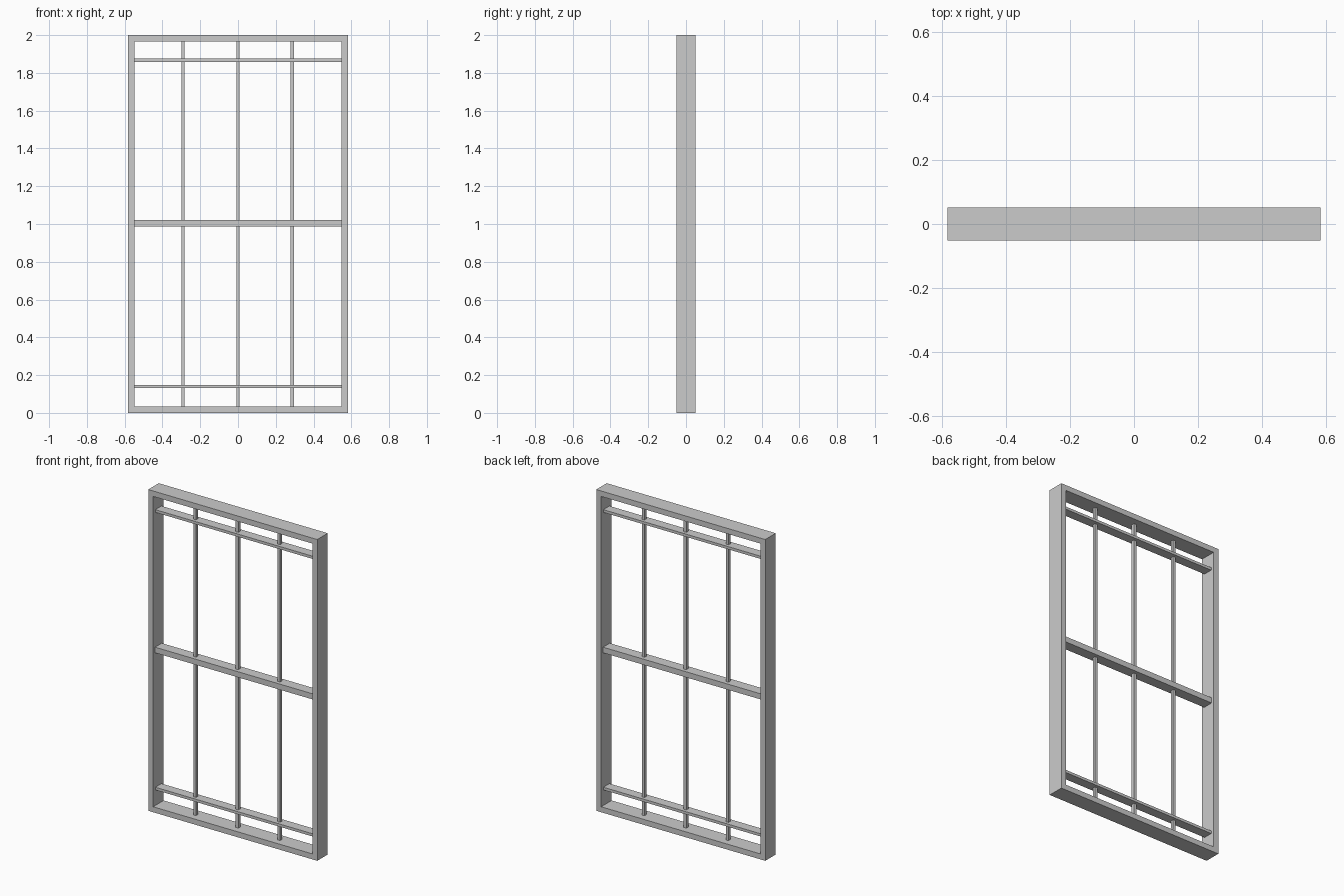
import bpy, bmesh

if "Cube" in bpy.data.objects:
    bpy.data.objects.remove(bpy.data.objects["Cube"])

W, H, D = 0.582, 2.0, 0.0515   # half width, height, half depth
T = 0.034                      # frame thickness


def box(name, x, z, size):
    bm = bmesh.new()
    bmesh.ops.create_cube(bm, size=1)
    bmesh.ops.scale(bm, vec=size, verts=bm.verts)
    bmesh.ops.translate(bm, vec=(x, 0, z), verts=bm.verts)
    me = bpy.data.meshes.new(name)
    bm.to_mesh(me)
    bm.free()
    ob = bpy.data.objects.new(name, me)
    bpy.context.collection.objects.link(ob)
    return ob


# Outer frame: one continuous mitred ring
def ring(t, y):
    return [(-W + t, y, t), (W - t, y, t), (W - t, y, H - t), (-W + t, y, H - t)]


bm = bmesh.new()
loops = [[bm.verts.new(p) for p in ring(t, y)]
         for t, y in ((0, -D), (T, -D), (T, D), (0, D))]
for a, b in zip(loops, loops[1:] + loops[:1]):
    for i in range(4):
        j = (i + 1) % 4
        bm.faces.new((a[i], a[j], b[j], b[i]))
bmesh.ops.recalc_face_normals(bm, faces=bm.faces)
me = bpy.data.meshes.new("outer_frame")
bm.to_mesh(me)
bm.free()
bpy.context.collection.objects.link(bpy.data.objects.new("outer_frame", me))

inner = 2 * (W - T)

# Middle rail and the thinner glazing bars near top and bottom
box("middle_rail", 0, 1.003, (inner, 0.066, 0.035))
box("upper_glazing_bar", 0, 1.867, (inner, 0.06, 0.017))
box("lower_glazing_bar", 0, 0.139, (inner, 0.06, 0.017))

# Slim upright bars
for name, x in (("left", -0.291), ("centre", 0), ("right", 0.288)):
    box(name + "_upright_bar", x, H / 2, (0.018, 0.02, H - 2 * T))
